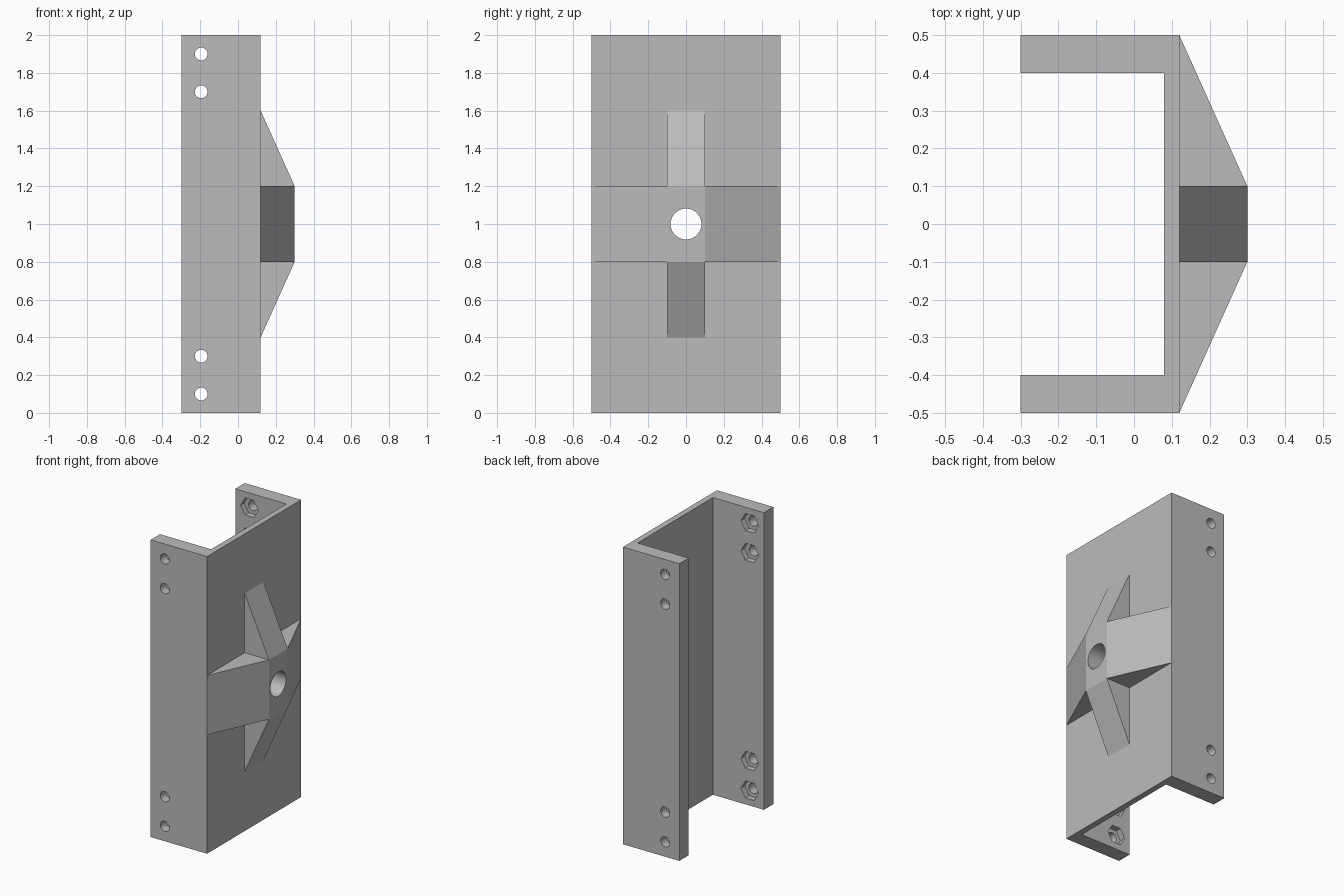
import bpy
import bmesh
import math
from mathutils import Matrix, Vector

cube = bpy.data.objects.get("Cube")
if cube:
    bpy.data.objects.remove(cube, do_unlink=True)

grey = bpy.data.materials.new("plain grey")
grey.use_nodes = True
colour = (0.5, 0.5, 0.5, 1)
grey.diffuse_color = colour
grey.node_tree.nodes["Principled BSDF"].inputs["Base Color"].default_value = colour


def finish(bm, name):
    bmesh.ops.recalc_face_normals(bm, faces=bm.faces)
    mesh = bpy.data.meshes.new(name)
    bm.to_mesh(mesh)
    bm.free()
    mesh.materials.append(grey)
    obj = bpy.data.objects.new(name, mesh)
    bpy.context.collection.objects.link(obj)
    return obj


def prism(name, points, depth):
    """Extrude a closed outline along the depth vector."""
    bm = bmesh.new()
    face = bm.faces.new([bm.verts.new(p) for p in points])
    ext = bmesh.ops.extrude_face_region(bm, geom=[face])
    moved = [v for v in ext["geom"] if isinstance(v, bmesh.types.BMVert)]
    bmesh.ops.translate(bm, verts=moved, vec=Vector(depth))
    return finish(bm, name)


def cylinder(name, centre, radius, length, axis, sides):
    bm = bmesh.new()
    turn = Matrix.Rotation(math.pi / 2, 4, "Y" if axis == "x" else "X")
    bmesh.ops.create_cone(bm, cap_ends=True, segments=sides, radius1=radius,
                          radius2=radius, depth=length)
    if sides == 6:  # corners point along x
        first = max(bm.verts, key=lambda v: v.co.x)
        angle = math.atan2(first.co.y, first.co.x)
        bmesh.ops.rotate(bm, verts=bm.verts, matrix=Matrix.Rotation(-angle, 3, "Z"))
    bmesh.ops.transform(bm, matrix=Matrix.Translation(centre) @ turn, verts=bm.verts)
    return finish(bm, name)


def combine(target, tool, operation):
    mod = target.modifiers.new(tool.name, "BOOLEAN")
    mod.operation = operation
    mod.solver = "EXACT"
    mod.object = tool
    bpy.context.view_layer.objects.active = target
    bpy.ops.object.modifier_apply(modifier=mod.name)
    bpy.data.objects.remove(tool, do_unlink=True)


# U-shaped channel
back, inner, outer = -0.3, 0.08, 0.12
half = [(back, 0.5), (back, 0.4), (inner, 0.4)]
outline = [(outer, 0.5)] + half + [(x, -y) for x, y in reversed(half)] + [(outer, -0.5)]
bracket = prism("channel_bracket", [(x, y, 0) for x, y in outline], (0, 0, 2))


# Crossed tapering ribs, sunk slightly into the plate
def rib_outline(reach, top):
    side = [(0.1, reach - 0.04), (outer, reach), (0.3, top)]
    return side + [(x, -r) for x, r in reversed(side)]


wide_rib = prism("wide_rib", [(x, r, 0.8) for x, r in rib_outline(0.5, 0.1)], (0, 0, 0.4))
tall_rib = prism("tall_rib", [(x, -0.1, 1 + r) for x, r in rib_outline(0.6, 0.2)], (0, 0.2, 0))
combine(wide_rib, tall_rib, "UNION")
combine(bracket, wide_rib, "UNION")

# Central bore
combine(bracket, cylinder("bore", (0.2, 0, 1), 0.082, 0.6, "x", 48), "DIFFERENCE")

# Bolt holes with hexagonal nut pockets on the inner flange faces
for z in (0.1, 0.3, 1.7, 1.9):
    combine(bracket, cylinder("bolt_hole", (-0.195, 0, z), 0.034, 1.2, "y", 32), "DIFFERENCE")
    combine(bracket, cylinder("nut_pocket", (-0.195, 0, z), 0.066, 0.88, "y", 6), "DIFFERENCE")

bpy.ops.object.select_all(action="DESELECT")
bracket.select_set(True)
bpy.context.view_layer.objects.active = bracket
bpy.ops.object.shade_smooth_by_angle(angle=math.radians(20))
